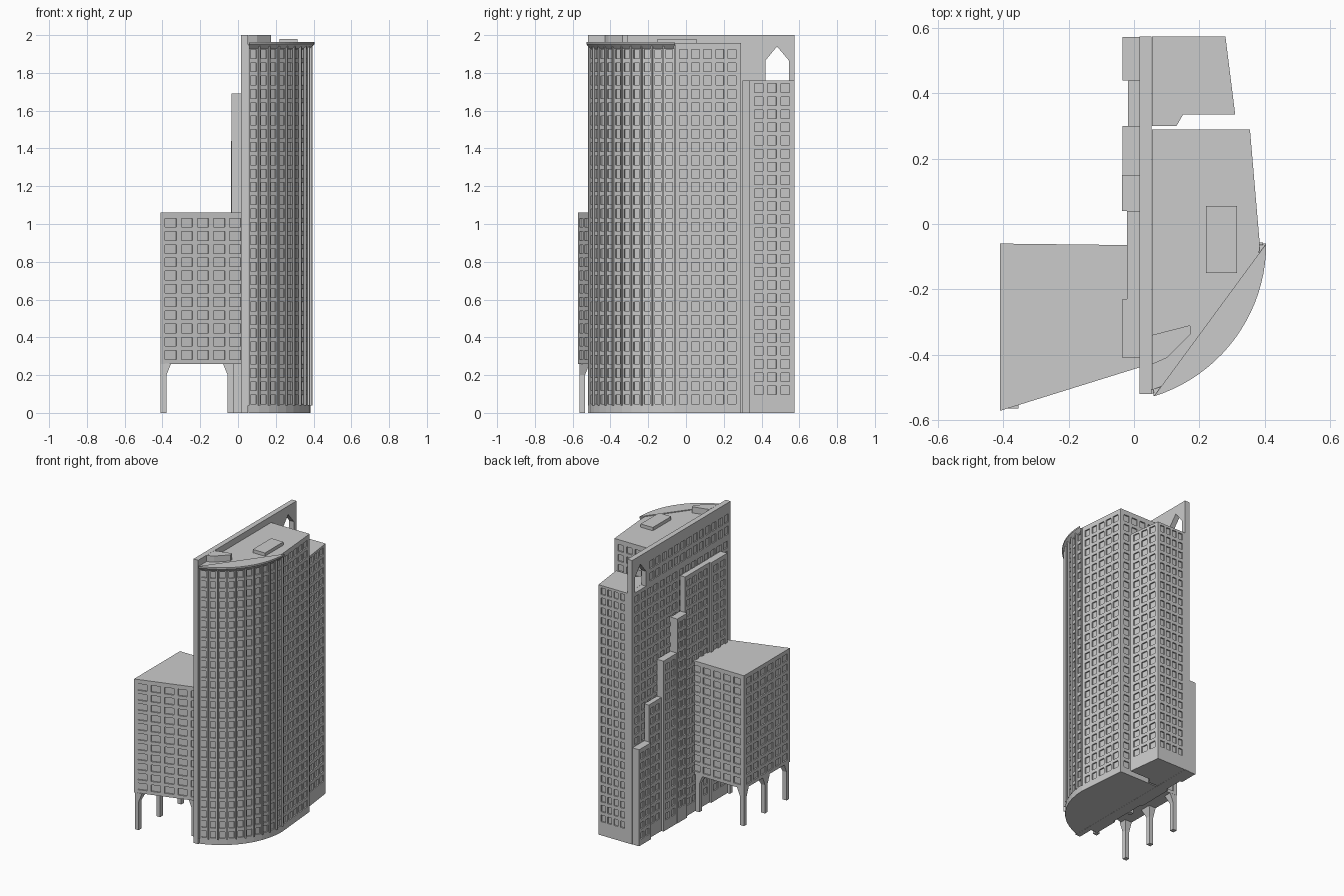
import bpy, math
from mathutils import Vector

if "Cube" in bpy.data.objects:
    bpy.data.objects.remove(bpy.data.objects["Cube"])

PITCH = 0.07  # storey height


def make(name, faces):
    verts, idx, out = [], {}, []
    for f in faces:
        loop = []
        for v in f:
            k = tuple(round(c, 5) for c in v)
            if k not in idx:
                idx[k] = len(verts)
                verts.append(k)
            loop.append(idx[k])
        out.append(loop)
    me = bpy.data.meshes.new(name)
    me.from_pydata(verts, [], out)
    ob = bpy.data.objects.new(name, me)
    bpy.context.collection.objects.link(ob)
    return ob


def solid(bottom, top):
    """Faces of a loft between two matching loops (counter-clockwise seen from the top side)."""
    n = len(bottom)
    sides = [[bottom[i], bottom[(i + 1) % n], top[(i + 1) % n], top[i]] for i in range(n)]
    return sides + [list(top), list(reversed(bottom))]


def cuts(lo, hi, a, b, count, frac):
    """Cut positions with 'count' openings between a and b; odd intervals are openings."""
    step = (b - a) / count
    c = [lo]
    for i in range(count):
        m = a + (i + 0.5) * step
        c += [m - frac * step / 2, m + frac * step / 2]
    return c + [hi]


def wall(p, q, z0, z1, cols, margin, zb, zt, frac, depth):
    """Wall panel with a grid of recessed windows."""
    p, q = Vector((*p, 0)), Vector((*q, 0))
    length = (q - p).length
    d = (q - p) / length
    inward = Vector((-d.y, d.x, 0)) * depth
    us = cuts(0, length, margin, length - margin, cols, frac)
    zs = cuts(z0, z1, zb, zt, round((zt - zb) / PITCH), 0.66)
    faces = []
    for i in range(len(us) - 1):
        for j in range(len(zs) - 1):
            r = [p + d * u + Vector((0, 0, z)) for u, z in
                 ((us[i], zs[j]), (us[i + 1], zs[j]), (us[i + 1], zs[j + 1]), (us[i], zs[j + 1]))]
            if i % 2 and j % 2:
                s = [v + inward for v in r]
                faces.append(s)
                faces += [[r[k], r[(k + 1) % 4], s[(k + 1) % 4], s[k]] for k in range(4)]
            else:
                faces.append(r)
    return faces


def prism(name, pts, z0, z1, windows=None, zb=0, zt=0, frac=0.66, depth=0.009):
    """Upright block; windows maps edge number -> (columns, side margin)."""
    windows = windows or {}
    faces = solid([(x, y, z0) for x, y in pts], [(x, y, z1) for x, y in pts])
    out = faces[-2:]
    for i, f in enumerate(faces[:-2]):
        if i in windows:
            cols, margin = windows[i]
            out += wall(pts[i], pts[(i + 1) % len(pts)], z0, z1, cols, margin, zb, zt, frac, depth)
        else:
            out.append(f)
    return make(name, out)


def rect(x0, x1, y0, y1):
    return [(x0, y0), (x1, y0), (x1, y1), (x0, y1)]


# Main tower with curved front
CX, CY, R, BAYS = -0.085, -0.06, 0.47, 10
A0 = -math.acos((0.055 - CX) / R)


def arc(r, n=BAYS):
    return [(CX + r * math.cos(A0 * (1 - i / n)), CY + r * math.sin(A0 * (1 - i / n)))
            for i in range(n + 1)]


tower_win = {i: (1, 0.004) for i in range(BAYS)}
tower_win[BAYS] = (5, 0.015)
tower_win[BAYS + 1] = (4, 0.015)
prism("main_tower", arc(R) + [(0.355, 0.29), (0.055, 0.29)], 0, 1.957,
      tower_win, 0.035, 1.935)

# Vertical fins between the curved bays
fins = []
for i in range(BAYS + 1):
    a = A0 * (1 - i / BAYS)
    n, t = Vector((math.cos(a), math.sin(a), 0)), Vector((-math.sin(a), math.cos(a), 0))
    c = Vector((CX, CY, 0))
    ring = [c + n * r + t * s for r, s in
            ((R - 0.004, -0.004), (R + 0.01, -0.004), (R + 0.01, 0.004), (R - 0.004, 0.004))]
    fins += solid([v + Vector((0, 0, 0.04)) for v in ring], [v + Vector((0, 0, 1.95)) for v in ring])
make("facade_fins", fins)

# Flared cornice
make("cornice", solid([(x, y, 1.93) for x, y in arc(R, 20)],
                      [(x, y, 1.952) for x, y in arc(R + 0.02, 20)]))
prism("cornice_cap", arc(R + 0.02, 20), 1.952, 1.963)

# Roof details
prism("roof_plant_box", rect(0.22, 0.315, -0.15, 0.055), 1.95, 1.98)
prism("roof_entry", [(0.055, -0.43), (0.10, -0.41), (0.175, -0.335), (0.172, -0.31),
                     (0.055, -0.34)], 1.95, 2.0)

# Rear block
prism("rear_block", [(0.055, 0.30), (0.13, 0.30), (0.15, 0.335), (0.31, 0.335),
                     (0.28, 0.575), (0.055, 0.575)], 0, 1.76,
      {3: (3, 0.015), 4: (4, 0.012)}, 0.085, 1.755)

# Tall spine slab, with the peaked opening at its rear top
SX0, SX1 = 0.017, 0.054
prism("spine_lower", rect(SX0, SX1, -0.52, 0.575), 0, 1.76, {3: (15, 0.02)}, 0.035, 1.745)
prism("spine_upper", rect(SX0, SX1, -0.52, 0.40), 1.76, 2.0, {3: (13, 0.01)}, 1.765, 1.935)
arch = [(0.40, 1.76), (0.42, 1.76), (0.42, 1.865), (0.482, 1.94), (0.545, 1.865),
        (0.545, 1.76), (0.575, 1.76), (0.575, 2.0), (0.40, 2.0)]
make("spine_arch", solid([(SX0, y, z) for y, z in arch], [(SX1, y, z) for y, z in arch]))

# Stepped buttress blocks on the left of the spine
for k, (y0, y1, x0, top, cols) in enumerate((
        (0.44, 0.572, -0.035, 0.68, 2), (0.30, 0.44, -0.018, 0.94, 2),
        (0.15, 0.30, -0.035, 1.20, 2), (0.04, 0.15, -0.037, 1.44, 2),
        (-0.23, 0.04, -0.022, 1.69, 4), (-0.41, -0.23, -0.035, 1.69, 2))):
    rows = int((top - 0.05) / PITCH)
    prism(f"step_block_{k + 1}", rect(x0, SX0, y0, y1), 0, top, {3: (cols, 0.01)},
          top - 0.02 - rows * PITCH, top - 0.02)

# Raised annex
prism("annex", [(-0.41, -0.572), (0.04, -0.432), (0.017, -0.065), (-0.41, -0.06)], 0.26, 1.06,
      {0: (5, 0.012), 2: (5, 0.015), 3: (6, 0.015)}, 0.272, 1.042, 0.7)

# Annex legs with flared brackets
for k, (x, y, dx, dy) in enumerate(((-0.394, -0.076, 1, -1), (-0.394, -0.31, 1, 0),
                                    (-0.394, -0.55, 1, 1), (-0.04, -0.085, -1, -1),
                                    (-0.04, -0.425, -1, 1))):
    h = 0.015
    low = rect(x - h, x + h, y - h, y + h)
    ex, ey = 0.025 * dx, 0.025 * dy
    high = rect(x - h + min(ex, 0), x + h + max(ex, 0),
                y - h + (min(ey, 0) if dy else -0.025), y + h + (max(ey, 0) if dy else 0.025))
    legs = solid([(*v, 0) for v in low], [(*v, 0.2) for v in low])
    legs += solid([(*v, 0.2) for v in low], [(*v, 0.262) for v in high])
    make(f"annex_leg_{k + 1}", legs)
